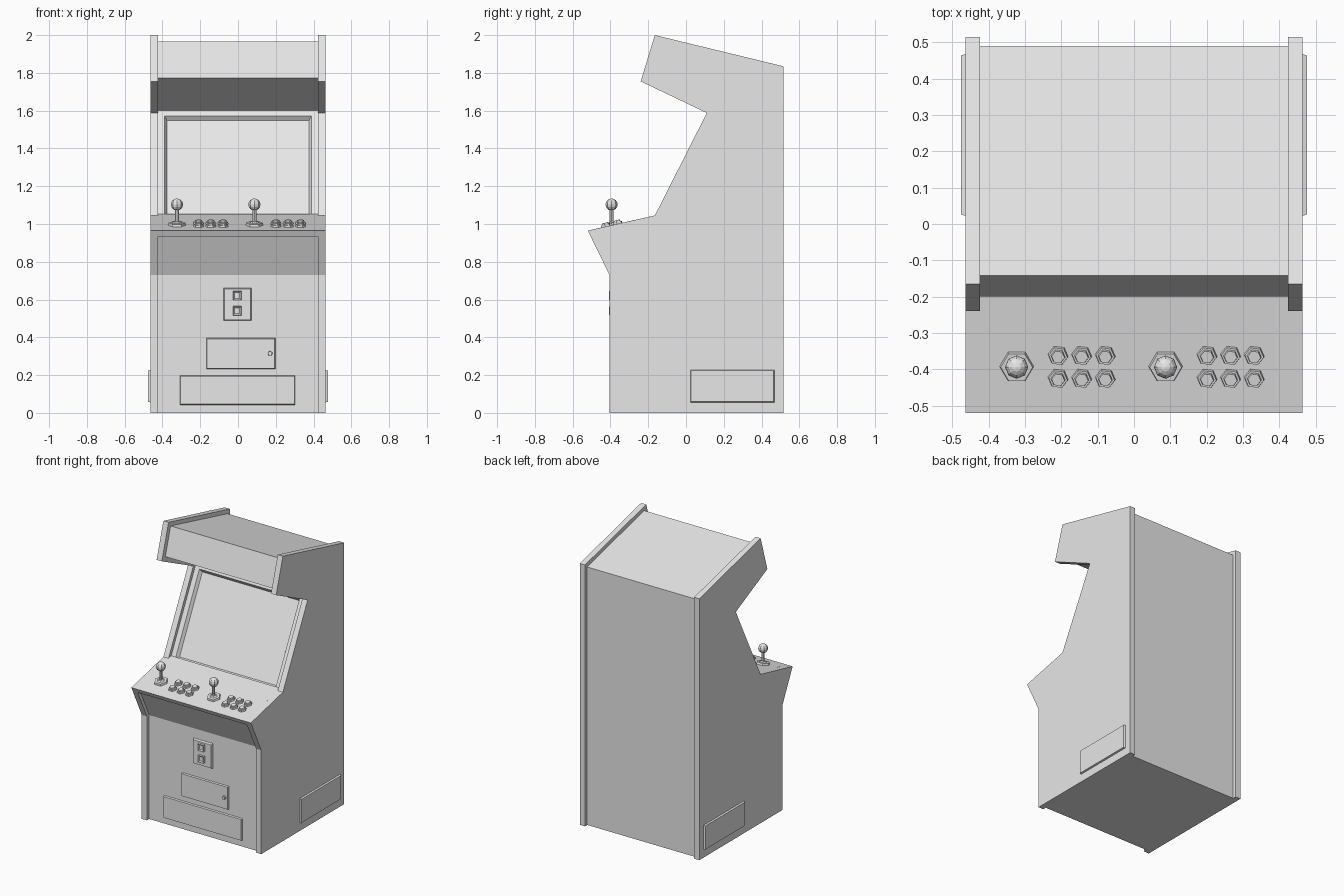
import bpy, bmesh, math
from mathutils import Matrix, Vector

cube = bpy.data.objects.get("Cube")
if cube:
    bpy.data.objects.remove(cube, do_unlink=True)

grey = bpy.data.materials.new("light grey")
grey.use_nodes = True
grey.diffuse_color = (0.8, 0.8, 0.8, 1)
grey.node_tree.nodes["Principled BSDF"].inputs["Base Color"].default_value = (0.8, 0.8, 0.8, 1)


def finish(name, bm):
    bmesh.ops.recalc_face_normals(bm, faces=bm.faces)
    mesh = bpy.data.meshes.new(name)
    bm.to_mesh(mesh)
    bm.free()
    mesh.materials.append(grey)
    obj = bpy.data.objects.new(name, mesh)
    bpy.context.collection.objects.link(obj)
    return obj


def extruded(profile, x0, x1):
    """Solid from a (y, z) outline swept along x."""
    bm = bmesh.new()
    face = bm.faces.new([bm.verts.new((x0, y, z)) for y, z in profile])
    ext = bmesh.ops.extrude_face_region(bm, geom=[face])["geom"]
    moved = [v for v in ext if isinstance(v, bmesh.types.BMVert)]
    bmesh.ops.translate(bm, verts=moved, vec=(x1 - x0, 0, 0))
    bmesh.ops.recalc_face_normals(bm, faces=bm.faces)
    return bm


def plate(name, u0, u1, z0, z1, matrix, depth=0.012, taper=0.006, recess=0):
    """Raised panel with sloped edges; local -y points outward."""
    bm = bmesh.new()
    bmesh.ops.create_cube(bm, size=1)
    for v in bm.verts:
        t = taper if v.co.y < 0 else 0
        v.co = Vector((u1 - t if v.co.x > 0 else u0 + t,
                       -depth if v.co.y < 0 else 0.01,
                       z1 - t if v.co.z > 0 else z0 + t))
    if recess:
        front = [f for f in bm.faces if f.normal.y < -0.5 or f.calc_center_median().y < -depth * 0.9]
        bmesh.ops.inset_individual(bm, faces=front[:1], thickness=recess, depth=-depth * 0.6)
    bm.transform(matrix)
    return finish(name, bm)


# Side panels
side = [(-0.405, 0), (-0.405, 0.73), (-0.52, 0.965), (-0.165, 1.045), (0.11, 1.588),
        (-0.24, 1.755), (-0.165, 2.0), (0.515, 1.835), (0.515, 0)]
for name, sign in (("left_side_panel", 1), ("right_side_panel", -1)):
    finish(name, extruded(side, sign * 0.424, sign * 0.464))

# Cabinet body, set back from the side panels except at the control deck
body = [(-0.38, 0), (-0.38, 0.73), (-0.48, 0.935), (-0.505, 0.935), (-0.52, 0.965),
        (-0.135, 1.052), (0.143, 1.602), (-0.2, 1.773), (-0.142, 1.966), (0.49, 1.811), (0.49, 0)]
bm = extruded(body, -0.424, 0.424)

# Screen, recessed into the sloped bezel
bezel = min(bm.faces, key=lambda f: (f.calc_center_median() - Vector((0, 0, 1.327))).length)
bmesh.ops.inset_individual(bm, faces=[bezel], thickness=0.05)
slope = Vector((0, 0.278, 0.55)).normalized()
for v in bezel.verts:
    if v.co.z < 1.3:
        v.co -= slope * 0.042
bmesh.ops.inset_individual(bm, faces=[bezel], thickness=0.019, depth=-0.022)
finish("cabinet_body", bm)

# Front doors and coin slots
front = Matrix.Translation((0, -0.38, 0))
plate("lower_front_panel", -0.31, 0.305, 0.04, 0.2, front)
plate("coin_box_door", -0.17, 0.2, 0.23, 0.398, front)
plate("coin_plate", -0.08, 0.075, 0.485, 0.665, front, depth=0.015, taper=0.008)
outer = Matrix.Translation((0, -0.395, 0))
plate("upper_coin_slot", -0.028, 0.02, 0.595, 0.647, outer, taper=0.003, recess=0.011)
plate("lower_coin_slot", -0.028, 0.02, 0.515, 0.567, outer, taper=0.003, recess=0.011)

bm = bmesh.new()
bmesh.ops.create_cone(bm, cap_ends=True, segments=10, radius1=0.013, radius2=0.011, depth=0.02,
                      matrix=Matrix.Translation((0.17, -0.395, 0.315)) @ Matrix.Rotation(math.pi / 2, 4, "X"))
finish("door_lock", bm)

# Raised plates low on both sides
plate("left_side_plate", 0.02, 0.47, 0.053, 0.23,
      Matrix.Translation((0.464, 0, 0)) @ Matrix.Rotation(math.pi / 2, 4, "Z"))
plate("right_side_plate", -0.47, -0.02, 0.053, 0.23,
      Matrix.Translation((-0.464, 0, 0)) @ Matrix.Rotation(-math.pi / 2, 4, "Z"))

# Controls standing on the sloped deck
TILT = math.atan(0.226)


def on_deck(x, y, lift, spin):
    z = 0.965 + (y + 0.52) * 0.226
    return (Matrix.Translation((x, y, z)) @ Matrix.Rotation(TILT, 4, "X")
            @ Matrix.Translation((0, 0, lift)) @ Matrix.Rotation(spin, 4, "Z"))


def hex_prism(bm, x, y, r1, r2, low, high, spin):
    bmesh.ops.create_cone(bm, cap_ends=True, segments=6, radius1=r1, radius2=r2, depth=high - low,
                          matrix=on_deck(x, y, (low + high) / 2, spin))


for label, stick_x, button_x in (("right", -0.323, -0.209), ("left", 0.087, 0.201)):
    # Joystick: hexagonal base, shaft and ball
    bm = bmesh.new()
    hex_prism(bm, stick_x, -0.392, 0.048, 0.044, -0.004, 0.013, math.pi / 6)
    hex_prism(bm, stick_x, -0.392, 0.026, 0.016, 0.013, 0.02, math.pi / 6)
    finish(label + "_joystick_base", bm)
    bm = bmesh.new()
    bmesh.ops.create_cone(bm, cap_ends=True, segments=8, radius1=0.01, radius2=0.01, depth=0.09,
                          matrix=Matrix.Translation((stick_x, -0.394, 1.04)))
    finish(label + "_joystick_shaft", bm)
    bm = bmesh.new()
    bmesh.ops.create_uvsphere(bm, u_segments=8, v_segments=8, radius=0.032,
                              matrix=Matrix.Translation((stick_x, -0.394, 1.103)))
    finish(label + "_joystick_ball", bm)

    # Two rows of three buttons
    for row, y in enumerate((-0.362, -0.425)):
        for col in range(3):
            x = button_x + col * 0.065
            bm = bmesh.new()
            hex_prism(bm, x, y, 0.029, 0.026, -0.004, 0.011, 0.4)
            hex_prism(bm, x, y, 0.02, 0.018, 0.011, 0.02, 0.4)
            finish(f"{label}_button_{row + 1}_{col + 1}", bm)
